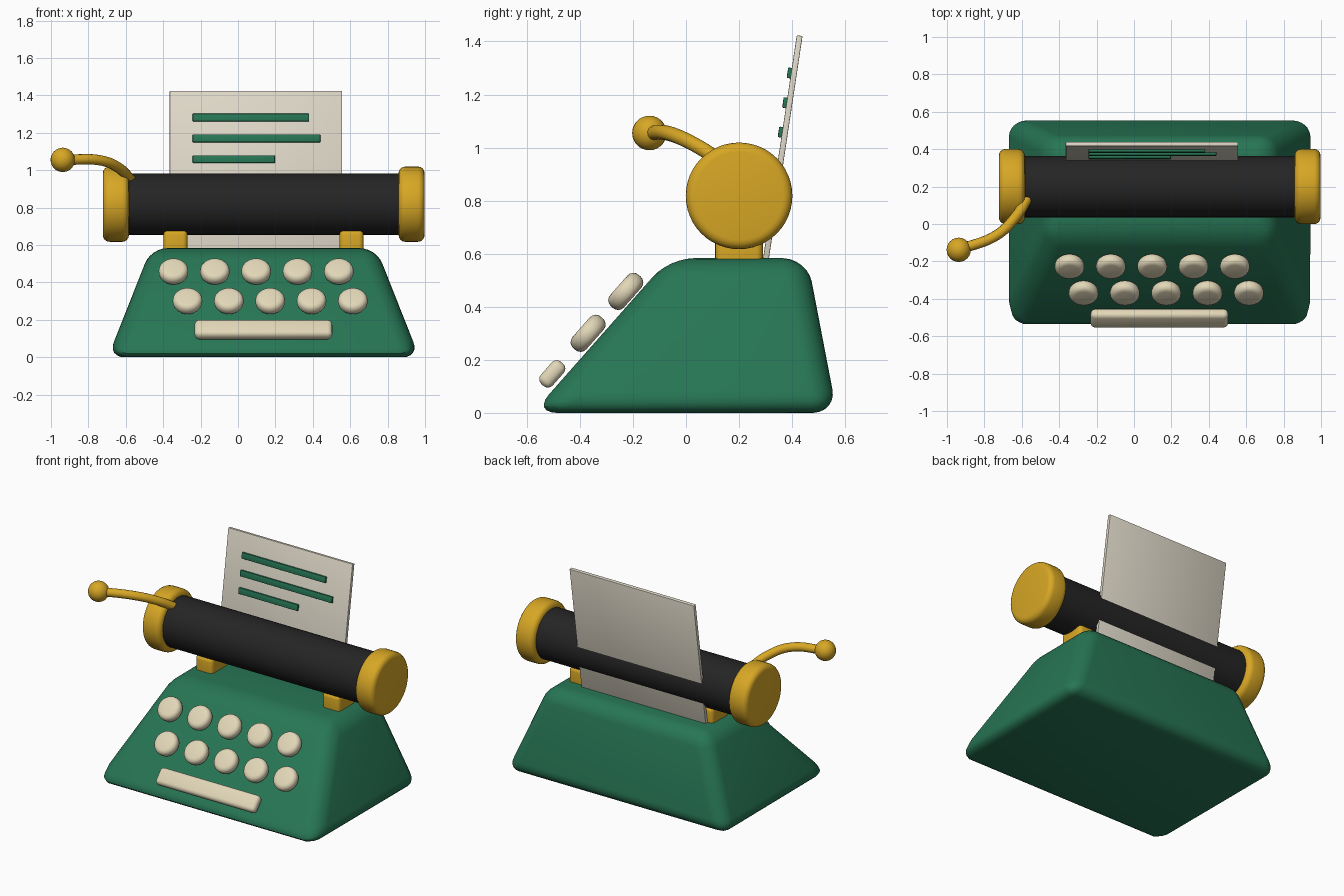
import bpy, bmesh, math
from mathutils import Vector, Matrix

if "Cube" in bpy.data.objects:
    bpy.data.objects.remove(bpy.data.objects["Cube"])


def material(name, rgb):
    m = bpy.data.materials.new(name)
    m.diffuse_color = (*rgb, 1)
    m.use_nodes = True
    m.node_tree.nodes["Principled BSDF"].inputs["Base Color"].default_value = m.diffuse_color
    return m


GREEN = material("enamel green", (0.02, 0.18, 0.09))
GOLD = material("brass gold", (0.68, 0.385, 0.018))
BLACK = material("roller black", (0.018, 0.018, 0.018))
CREAM = material("key cream", (0.76, 0.68, 0.48))
PAPER = material("paper white", (0.74, 0.69, 0.58))


def finish(bm, name, mat, matrix=Matrix(), bevel=0.0, segments=4):
    """Round the sharp edges, place the mesh and shade it smooth by angle."""
    bmesh.ops.recalc_face_normals(bm, faces=bm.faces)
    if bevel:
        sharp = [e for e in bm.edges if e.calc_face_angle(0) > 0.5]
        bmesh.ops.bevel(bm, geom=sharp, offset=bevel, segments=segments,
                        profile=0.5, affect='EDGES', clamp_overlap=True)
    bm.transform(matrix)
    me = bpy.data.meshes.new(name)
    bm.to_mesh(me)
    bm.free()
    me.materials.append(mat)
    ob = bpy.data.objects.new(name, me)
    bpy.context.collection.objects.link(ob)
    bpy.ops.object.select_all(action='DESELECT')
    ob.select_set(True)
    bpy.context.view_layer.objects.active = ob
    bpy.ops.object.shade_smooth_by_angle(angle=math.radians(35))
    return ob


def box(name, mat, size, loc, tilt=0.0, bevel=0.0, segments=4):
    bm = bmesh.new()
    bmesh.ops.create_cube(bm, size=1)
    bm.transform(Matrix.Diagonal((*size, 1)))
    m = Matrix.Translation(loc) @ Matrix.Rotation(tilt, 4, 'X')
    return finish(bm, name, mat, m, bevel, segments)


def cylinder(name, mat, radius, depth, loc, rot, bevel=0.0, sides=48):
    bm = bmesh.new()
    bmesh.ops.create_cone(bm, cap_ends=True, segments=sides, radius1=radius,
                          radius2=radius, depth=depth)
    return finish(bm, name, mat, Matrix.Translation(loc) @ rot, bevel)


CX = 0.137                                # middle of the machine
ALONG_X = Matrix.Rotation(math.pi / 2, 4, 'Y')

# Body: tapered block with a sloping keyboard face
bm = bmesh.new()
rings = []
for z, half, y0, y1 in ((0, 0.833, -0.578, 0.569), (0.583, 0.602, -0.063, 0.457)):
    rings.append([bm.verts.new((CX + sx * half, y, z))
                  for sx, y in ((-1, y0), (1, y0), (1, y1), (-1, y1))])
low, top = rings
bm.faces.new(low)
bm.faces.new(top)
for i in range(4):
    j = (i + 1) % 4
    bm.faces.new((low[i], low[j], top[j], top[i]))
finish(bm, "body", GREEN, bevel=0.09, segments=6)

# Carriage: roller, end knobs and supports
AXIS_Y, AXIS_Z = 0.2, 0.818
cylinder("roller", BLACK, 0.164, 1.50, (CX, AXIS_Y, AXIS_Z), ALONG_X)
for side, x in (("left", -0.653), ("right", 0.928)):
    cylinder(side + "_knob", GOLD, 0.201, 0.139, (x, AXIS_Y, AXIS_Z), ALONG_X, 0.035)
for side, x in (("left", -0.334), ("right", 0.607)):
    box(side + "_support", GOLD, (0.128, 0.18, 0.15), (x, AXIS_Y, 0.605), bevel=0.025)

# Return lever: bent rod with a ball grip
curve = bpy.data.curves.new("lever_path", 'CURVE')
curve.dimensions = '3D'
curve.bevel_depth = 0.028
curve.bevel_resolution = 4
curve.resolution_u = 8
curve.use_fill_caps = True
path = [(-0.565, 0.145, 0.94), (-0.635, 0.035, 1.01),
        (-0.735, -0.06, 1.052), (-0.935, -0.137, 1.055)]
spline = curve.splines.new('BEZIER')
spline.bezier_points.add(len(path) - 1)
for point, co in zip(spline.bezier_points, path):
    point.co = co
    point.handle_left_type = point.handle_right_type = 'AUTO'
temp = bpy.data.objects.new("lever_path", curve)
bpy.context.collection.objects.link(temp)
bpy.context.view_layer.update()
bm = bmesh.new()
bm.from_mesh(temp.to_mesh())
temp.to_mesh_clear()
bpy.data.objects.remove(temp)
finish(bm, "lever_rod", GOLD)

bm = bmesh.new()
bmesh.ops.create_uvsphere(bm, u_segments=24, v_segments=16, radius=0.065)
finish(bm, "lever_ball", GOLD, Matrix.Translation((-0.937, -0.138, 1.055)))

# Paper sheet leaning back, with raised text bars
SLOPE = 0.151
LEAN = -math.atan(SLOPE)


def paper_y(z):
    return 0.302 + (z - 0.585) * SLOPE


Z0, Z1 = 0.56, 1.422
ZM = (Z0 + Z1) / 2
box("paper", PAPER, (0.922, 0.022, (Z1 - Z0) / math.cos(LEAN)),
    (0.096, paper_y(ZM), ZM), LEAN, 0.003, 2)
for i, (x1, z) in enumerate(((0.38, 1.281), (0.44, 1.169), (0.197, 1.058))):
    box("text_bar_%d" % (i + 1), GREEN, (x1 + 0.242, 0.02, 0.04),
        ((x1 - 0.242) / 2, paper_y(z) - 0.015, z), LEAN, 0.003, 2)

# Keyboard: two staggered rows of round keys and a space bar
PITCH = math.atan2(0.583, 0.515)
for row, (x0, y, z) in enumerate(((-0.345, -0.227, 0.458), (-0.27, -0.369, 0.3))):
    for k in range(5):
        cylinder("key_%d_%d" % (row + 1, k + 1), CREAM, 0.079, 0.07,
                 (x0 + 0.221 * k, y, z), Matrix.Rotation(PITCH, 4, 'X'), 0.03, 32)
box("space_bar", CREAM, (0.736, 0.112, 0.06), (0.136, -0.504, 0.147), PITCH, 0.025)
